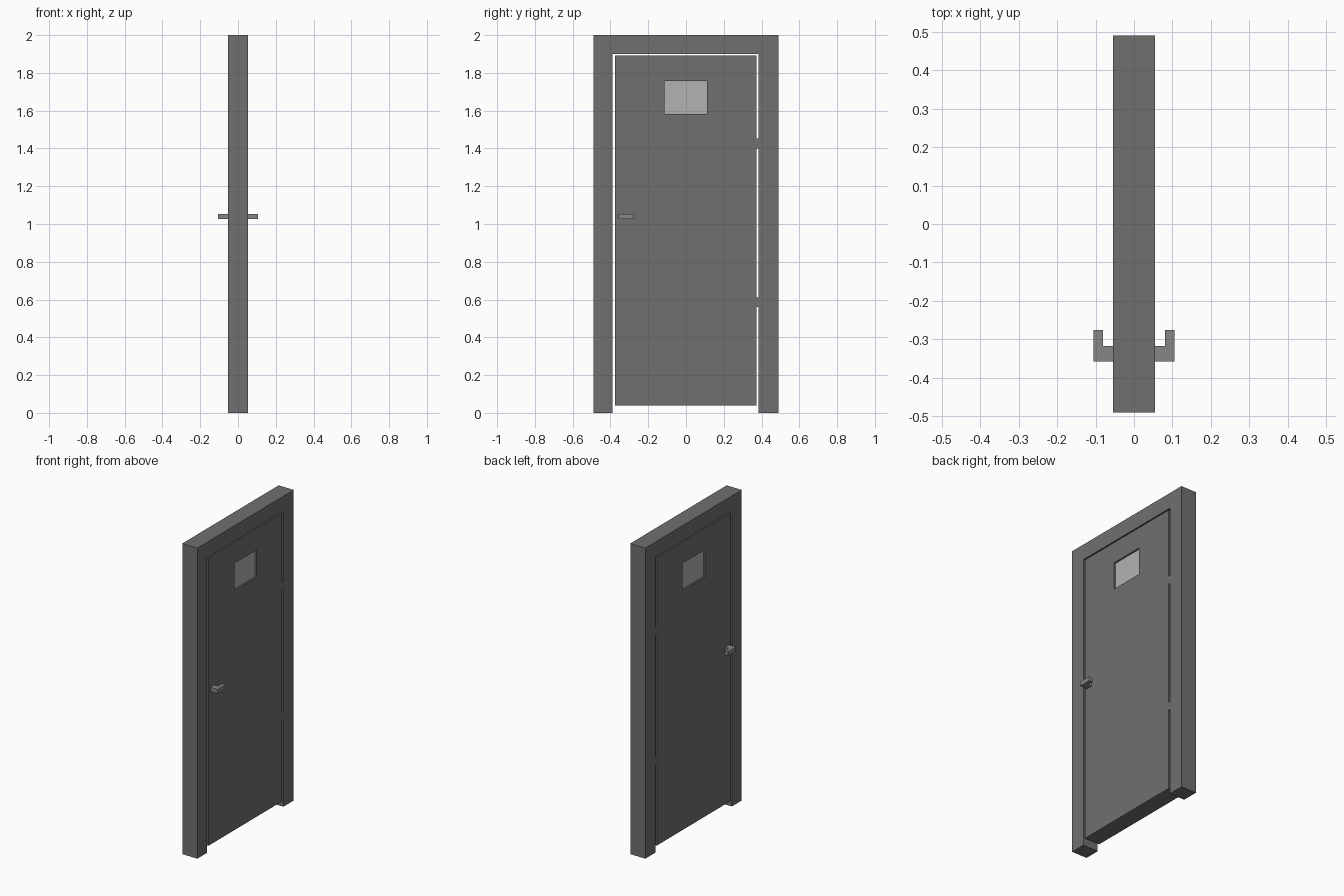
import bpy, bmesh

if "Cube" in bpy.data.objects:
    bpy.data.objects.remove(bpy.data.objects["Cube"])

HALF = 0.054  # half depth of frame and leaf


def material(name, v):
    m = bpy.data.materials.new(name)
    m.diffuse_color = (v, v, v, 1)
    m.use_nodes = True
    m.node_tree.nodes["Principled BSDF"].inputs["Base Color"].default_value = m.diffuse_color
    return m


DARK = material("dark_grey", 0.16)
MID = material("handle_grey", 0.24)
PALE = material("glass_grey", 0.45)


def finish(name, bm, mat):
    bmesh.ops.recalc_face_normals(bm, faces=bm.faces)
    me = bpy.data.meshes.new(name)
    bm.to_mesh(me)
    bm.free()
    me.materials.append(mat)
    ob = bpy.data.objects.new(name, me)
    bpy.context.collection.objects.link(ob)
    return ob


def prism(name, points, direction, mat):
    """Extrude a closed 3D profile along a direction."""
    bm = bmesh.new()
    face = bm.faces.new([bm.verts.new(p) for p in points])
    ext = bmesh.ops.extrude_face_region(bm, geom=[face], use_keep_orig=True)
    bmesh.ops.translate(bm, vec=direction,
                        verts=[v for v in ext["geom"] if isinstance(v, bmesh.types.BMVert)])
    return finish(name, bm, mat)


def rect(y0, y1, z0, z1):
    return [(y0, z0), (y1, z0), (y1, z1), (y0, z1)]


def slab(name, profile, half, mat):
    """Profile in the y-z plane, centred thickness along x."""
    return prism(name, [(-half, y, z) for y, z in profile], (2 * half, 0, 0), mat)


# door frame: one upside-down U
slab("door_frame", [(-0.49, 0), (-0.39, 0), (-0.39, 1.9), (0.385, 1.9),
                    (0.385, 0), (0.49, 0), (0.49, 2), (-0.49, 2)], HALF, DARK)

# door leaf: panel with a window opening
window = rect(-0.115, 0.111, 1.583, 1.757)
bm = bmesh.new()
loops = [[bm.verts.new((x, y, z)) for y, z in prof]
         for prof, x in ((rect(-0.376, 0.373, 0.04, 1.892), HALF), (window, HALF),
                         (window, -HALF), (rect(-0.376, 0.373, 0.04, 1.892), -HALF))]
for a, b in zip(loops, loops[1:] + loops[:1]):
    for i in range(4):
        j = (i + 1) % 4
        bm.faces.new((a[i], a[j], b[j], b[i]))
finish("door_leaf", bm, DARK)

# recessed window glass
slab("window_glass", window, HALF - 0.011, PALE)

# hinges bridging the gap
for name, z in (("lower_hinge", 0.56), ("upper_hinge", 1.4)):
    slab(name, rect(0.373, 0.385, z, z + 0.052), HALF, DARK)

# L-shaped lever handles on both sides
lever = [(HALF, -0.358), (0.106, -0.358), (0.106, -0.276),
         (0.081, -0.276), (0.081, -0.318), (HALF, -0.318)]
for name, s in (("handle_right", 1), ("handle_left", -1)):
    prism(name, [(s * x, y, 1.026) for x, y in lever], (0, 0, 0.027), MID)
